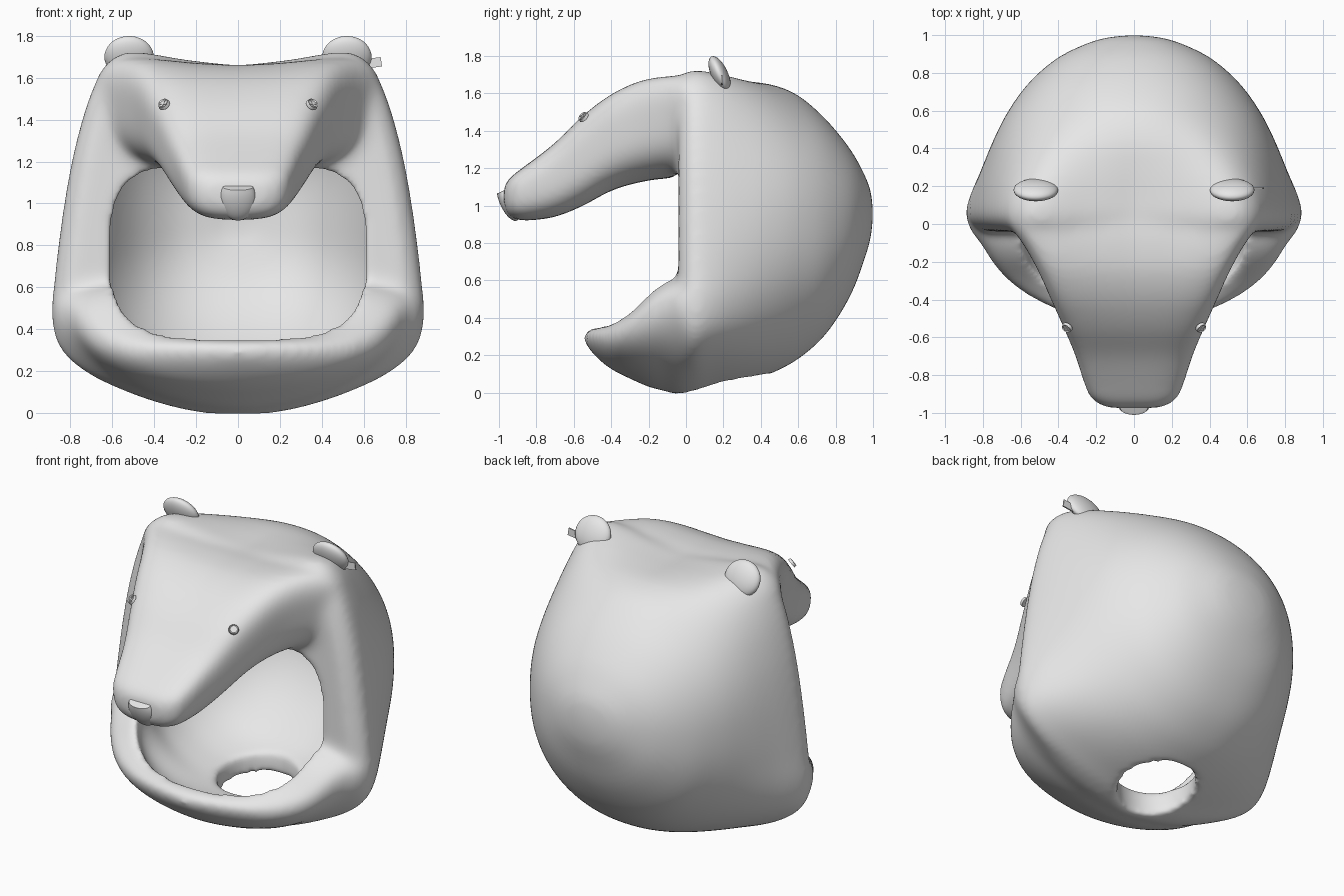
import bpy, bmesh, math
from mathutils import Vector, Matrix

cube = bpy.data.objects.get("Cube")
if cube:
    bpy.data.objects.remove(cube, do_unlink=True)

grey = bpy.data.materials.new("plain_grey")
grey.use_nodes = True
grey.diffuse_color = (0.8, 0.8, 0.8, 1)
grey.node_tree.nodes["Principled BSDF"].inputs["Base Color"].default_value = (0.8, 0.8, 0.8, 1)


def finish(bm, name):
    bmesh.ops.recalc_face_normals(bm, faces=bm.faces)
    mesh = bpy.data.meshes.new(name)
    bm.to_mesh(mesh)
    bm.free()
    mesh.materials.append(grey)
    ob = bpy.data.objects.new(name, mesh)
    bpy.context.collection.objects.link(ob)
    return ob


def activate(ob):
    bpy.ops.object.select_all(action='DESELECT')
    ob.select_set(True)
    bpy.context.view_layer.objects.active = ob


def smooth(ob, angle=50):
    activate(ob)
    bpy.ops.object.shade_smooth_by_angle(angle=math.radians(angle))


def spline(rows, steps=5):
    """Smooth curve through the key rows."""
    pts = [Vector(r) for r in rows]
    out = []
    for i in range(len(pts) - 1):
        a, b, c, d = pts[max(i - 1, 0)], pts[i], pts[i + 1], pts[min(i + 2, len(pts) - 1)]
        for s in range(steps):
            t = s / steps
            out.append(b + (c - a) * (t / 2) + (2 * a - 5 * b + 4 * c - d) * (t * t / 2)
                       + (3 * b - a - 3 * c + d) * (t ** 3 / 2))
    return out + [pts[-1]]


def half_oval(count, low, high, widest=.5):
    """Right half of a unit oval, bottom to top; low and high set how boxy each part is."""
    half = []
    for i in range(count):
        a = math.pi * (i / (count - 1) - 0.5)
        n = low if a < 0 else high
        x = max(math.cos(a), 0) ** (2 / n)
        rise = abs(math.sin(a)) ** (2 / n)
        half.append((x, widest * (1 - rise) if a < 0 else widest + (1 - widest) * rise))
    return half


def loft(bm, sections):
    """Skin mirrored half sections, given as (y, [(x, z)...]), and cap both ends."""
    rings = []
    for y, half in sections:
        full = half + [(-x, z) for x, z in half[-2:0:-1]]
        rings.append([bm.verts.new((x, y, z)) for x, z in full])
    for a, b in zip(rings, rings[1:]):
        for i in range(len(a)):
            j = (i + 1) % len(a)
            bm.faces.new((a[i], a[j], b[j], b[i]))
    bm.faces.new(rings[0])
    bm.faces.new(rings[-1])


def oval_loft(bm, rows, shape, taper=0):
    """Rows hold y, half width, bottom, top and the dip of the top's middle."""
    sections = []
    for y, w, b, t, dip in spline(rows):
        half = [(x * w * (1 - taper * (1 - z)),
                 b + (t - b) * z - dip * max(0, 1 - 1.3 * x * x) * (z > 0.5)) for x, z in shape]
        sections.append((y, half))
    loft(bm, sections)


# rounded back of the head: a shaped front outline that turns into an oval
outline = spline([(0, 0), (.25, .03), (.5, .1), (.72, .2), (.85, .32), (.885, .47), (.87, .65),
                  (.845, .85), (.81, 1.08), (.765, 1.3), (.70, 1.52), (.62, 1.67), (.5, 1.72),
                  (.25, 1.68), (0, 1.65)], 3)
back_rows = [(-.04, .81, .02, 1.69, 0), (.03, .89, -.015, 1.725, 0), (.15, .875, .015, 1.72, .1),
             (.3, .82, .05, 1.70, .4), (.45, .75, .10, 1.665, .75), (.6, .665, .18, 1.59, 1),
             (.75, .555, .315, 1.46, 1), (.88, .405, .52, 1.3, 1), (.96, .24, .73, 1.155, 1),
             (.99, .13, .84, 1.07, 1), (1, .02, .93, .98, 1)]
oval = half_oval(len(outline), 2.2, 2.2)
sections = []
for y, w, b, t, k in spline(back_rows):
    half = []
    for (px, pz), (ox, oz) in zip(outline, oval):
        half.append((w * (px / .885 * (1 - k) + ox * k),
                     b + (t - b) * (pz / 1.72 * (1 - k) + oz * k)))
    sections.append((y, half))
head = bmesh.new()
loft(head, sections)

# snout, flared where it meets the head
oval_loft(head, [(.12, .70, 1.2, 1.71, .06), (.02, .70, 1.16, 1.735, .08),
                 (-.05, .655, 1.15, 1.74, .08), (-.12, .605, 1.145, 1.735, .075),
                 (-.25, .53, 1.125, 1.705, .06), (-.4, .46, 1.08, 1.625, .04),
                 (-.55, .39, 1.0, 1.5, .02), (-.7, .325, .94, 1.345, .01),
                 (-.85, .275, .92, 1.22, 0), (-.93, .235, .93, 1.16, 0),
                 (-.975, .15, .98, 1.11, 0)], half_oval(33, 3, 4.2), .12)

# lower jaw, widest near its lip
oval_loft(head, [(.12, .82, .05, .58, 0), (0, .88, -.015, .63, 0), (-.08, .83, 0, .625, 0),
                 (-.14, .79, .015, .595, 0), (-.2, .755, .03, .545, 0), (-.3, .67, .075, .44, 0),
                 (-.4, .53, .125, .37, 0), (-.48, .35, .19, .345, 0), (-.53, .17, .25, .335, 0),
                 (-.55, .03, .28, .31, 0)], half_oval(33, 1.8, 3.3, .74))
head = finish(head, "head_shell")

# hollow of the mouth and the neck hole
cut = bmesh.new()
oval_loft(cut, [(-.44, .12, .32, .7, 0), (-.41, .30, .27, .8, 0), (-.33, .45, .22, .88, 0),
                (-.2, .56, .18, .98, 0), (-.05, .6, .16, 1.17, 0), (.1, .65, .16, 1.24, 0),
                (.3, .68, .18, 1.47, 0), (.5, .61, .25, 1.48, 0), (.7, .47, .42, 1.35, 0),
                (.83, .29, .62, 1.17, 0), (.89, .06, .85, .95, 0)], half_oval(33, 2.4, 4.5, .45))
mouth = finish(cut, "mouth_cutter")
cut = bmesh.new()
bmesh.ops.create_cone(cut, cap_ends=True, segments=48, radius1=.2, radius2=.25, depth=.6,
                      matrix=Matrix.Translation((0, .195, .1)))
neck = finish(cut, "neck_cutter")


def apply(ob, kind, **settings):
    activate(ob)
    mod = ob.modifiers.new(kind.lower(), kind)
    for key, value in settings.items():
        setattr(mod, key, value)
    bpy.ops.object.modifier_apply(modifier=mod.name)


apply(head, 'REMESH', mode='VOXEL', voxel_size=.02)
apply(head, 'SMOOTH', factor=.5, iterations=12)
for cutter in (mouth, neck):
    apply(head, 'BOOLEAN', operation='DIFFERENCE', solver='EXACT', object=cutter)
    bpy.data.objects.remove(cutter, do_unlink=True)
apply(head, 'REMESH', mode='VOXEL', voxel_size=.017)
apply(head, 'SMOOTH', factor=.5, iterations=18)
smooth(head, 80)


def ball(name, place, size, tilt=0, top=1):
    """Stretched ball, tilted forward, cut flat above the given height."""
    bm = bmesh.new()
    bmesh.ops.create_uvsphere(bm, u_segments=32, v_segments=20, radius=1)
    for v in bm.verts:
        v.co.z = min(v.co.z, top)
    bm.transform(Matrix.Translation(place) @ Matrix.Rotation(tilt, 4, 'X')
                 @ Matrix.Diagonal((*size, 1)))
    smooth(finish(bm, name))


# nose
ball("nose", (0, -.95, 1.02), (.088, .045, .11), math.radians(25), .6)

for side, label in ((1, "left"), (-1, "right")):
    # ear, leaning forward
    ball(label + "_ear", (.52 * side, .18, 1.7), (.118, .045, .107), math.radians(24))

    # button eye with rim, plate and cross bars
    bm = bmesh.new()
    bmesh.ops.create_cone(bm, cap_ends=True, segments=24, radius1=.03, radius2=.026, depth=.016)
    face = max(bm.faces, key=lambda f: f.calc_center_median().z)
    bmesh.ops.inset_region(bm, faces=[face], thickness=.006, depth=-.005)
    for turn in (0, math.pi / 2):
        bmesh.ops.create_cube(bm, size=1, matrix=Matrix.Rotation(turn, 4, 'Z')
                              @ Matrix.Translation((0, 0, .004)) @ Matrix.Diagonal((.042, .008, .007, 1)))
    aim = Vector((.5 * side, -.65, .6)).to_track_quat('Z', 'Y').to_matrix().to_4x4()
    bm.transform(Matrix.Translation((.355 * side, -.55, 1.475)) @ aim)
    finish(bm, label + "_eye")

# small thin tag beside the left ear
bm = bmesh.new()
bmesh.ops.create_cube(bm, size=1, matrix=Matrix.Translation((.635, .19, 1.67))
                      @ Matrix.Rotation(math.radians(-8), 4, 'Y') @ Matrix.Diagonal((.1, .008, .045, 1)))
finish(bm, "ear_tag")
